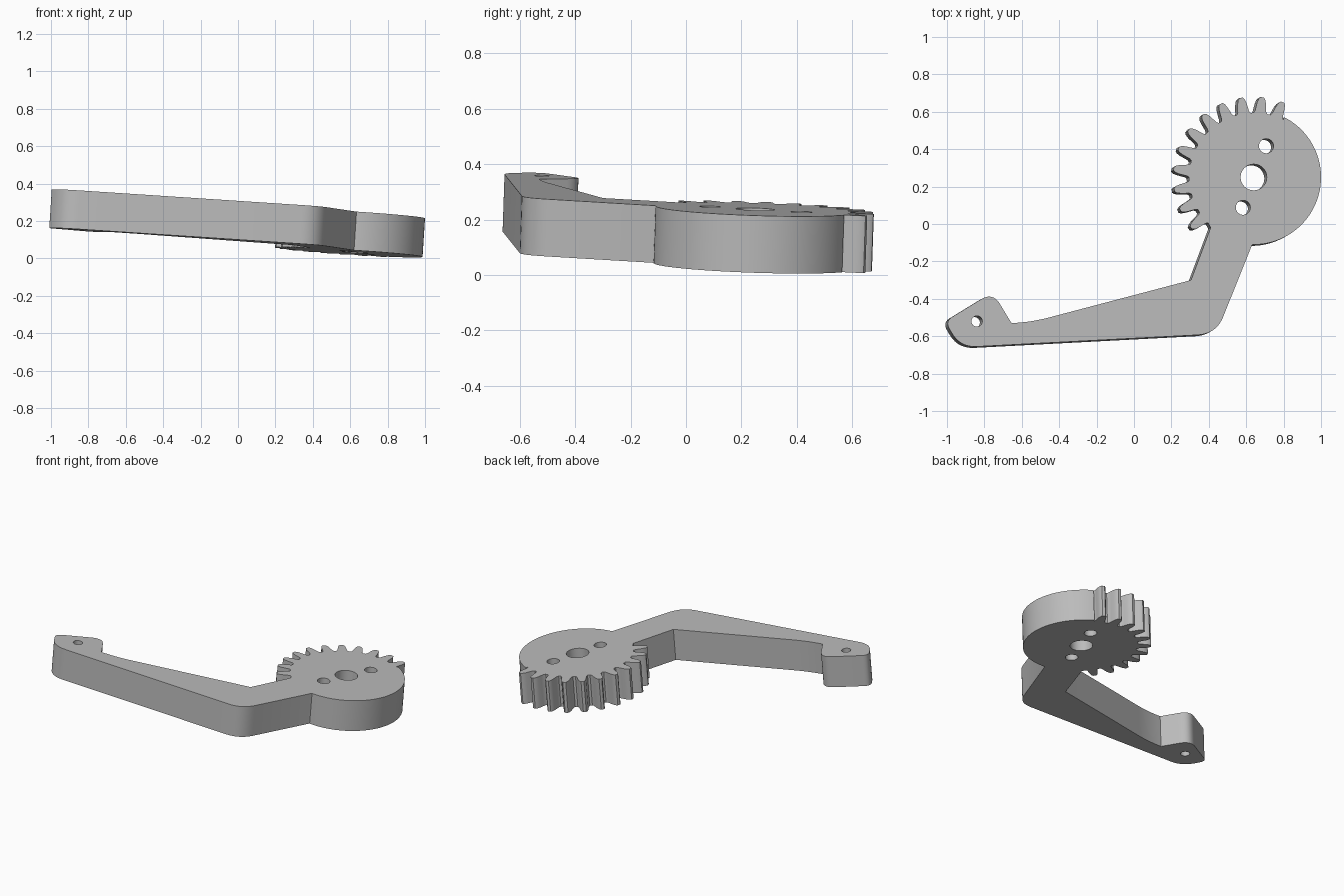
import bpy, bmesh, math
from mathutils import Vector, Matrix

cube = bpy.data.objects.get("Cube")
if cube:
    bpy.data.objects.remove(cube)

THICKNESS = 0.207
HUB = Vector((0.64, 0.25))


def polar(radius, degrees, centre=HUB):
    a = math.radians(degrees)
    return centre + radius * Vector((math.cos(a), math.sin(a)))


def rounded(corners, steps=10):
    """Path through corners (x, y, cut); each cut > 0 becomes a soft bend."""
    points = []
    for i, (x, y, cut) in enumerate(corners):
        p = Vector((x, y))
        if cut == 0:
            points.append(p)
            continue
        a = p + (Vector(corners[i - 1][:2]) - p).normalized() * cut
        b = p + (Vector(corners[i + 1][:2]) - p).normalized() * cut
        for s in range(steps + 1):
            t = s / steps
            points.append(a * (1 - t) ** 2 + p * 2 * t * (1 - t) + b * t * t)
    return points


# Plain side of the hub
outline = [polar(0.36, -91 + 154 * i / 48) for i in range(49)]

# Gear teeth: half profile mirrored about each tooth centre
half_tooth = [(6.2, 0.345), (4.9, 0.355), (4.2, 0.375), (3.4, 0.4),
              (2.4, 0.42), (1.2, 0.43)]
tooth = [(-a, r) for a, r in half_tooth] + [(a, r) for a, r in reversed(half_tooth)]
for n in range(11):
    outline += [polar(r, 69 + 15 * n + a) for a, r in tooth]

# Neck, bent arm and rounded end lug
outline += rounded([
    (0.41, -0.02, 0), (0.305, -0.30, 0), (-0.55, -0.525, 0.1),
    (-0.655, -0.53, 0), (-0.755, -0.364, 0.075), (-1.01, -0.52, 0.045),
    (-0.93, -0.66, 0.09), (0.44, -0.588, 0.1), (0.63, -0.115, 0)])

# Round holes: axle, two hub holes, lug hole
holes = [(HUB, 0.07), (Vector((0.707, 0.417)), 0.039),
         (Vector((0.583, 0.088)), 0.039), (Vector((-0.84, -0.52)), 0.029)]
loops = [outline] + [[polar(r, 360 * i / 40, c) for i in range(40)] for c, r in holes]

# Fill the flat profile and extrude it
bm = bmesh.new()
for loop in loops:
    verts = [bm.verts.new((p.x, p.y, 0)) for p in loop]
    for i, v in enumerate(verts):
        bm.edges.new((verts[i - 1], v))
bmesh.ops.triangle_fill(bm, use_beauty=True, edges=bm.edges[:], normal=(0, 0, 1))

# The whole plate leans slightly: sloped top, sides square to it
slope_x, slope_y, height = -0.064, -0.034, 0.287
for v in bm.verts:
    v.co.z = height + slope_x * v.co.x + slope_y * v.co.y
normal = Vector((-slope_x, -slope_y, 1)).normalized()
result = bmesh.ops.extrude_face_region(bm, geom=bm.faces[:], use_keep_orig=True)
moved = [g for g in result["geom"] if isinstance(g, bmesh.types.BMVert)]
bmesh.ops.translate(bm, verts=moved, vec=-normal * THICKNESS)
bmesh.ops.recalc_face_normals(bm, faces=bm.faces[:])

mesh = bpy.data.meshes.new("gear_lever_arm")
bm.to_mesh(mesh)
bm.free()
arm = bpy.data.objects.new("gear_lever_arm", mesh)
bpy.context.collection.objects.link(arm)

# Single grey material
grey = bpy.data.materials.new("light_grey")
grey.use_nodes = True
colour = (0.5, 0.5, 0.5, 1)
grey.diffuse_color = colour
grey.node_tree.nodes["Principled BSDF"].inputs["Base Color"].default_value = colour
mesh.materials.append(grey)

bpy.context.view_layer.objects.active = arm
arm.select_set(True)
bpy.ops.object.shade_smooth_by_angle(angle=math.radians(30))
